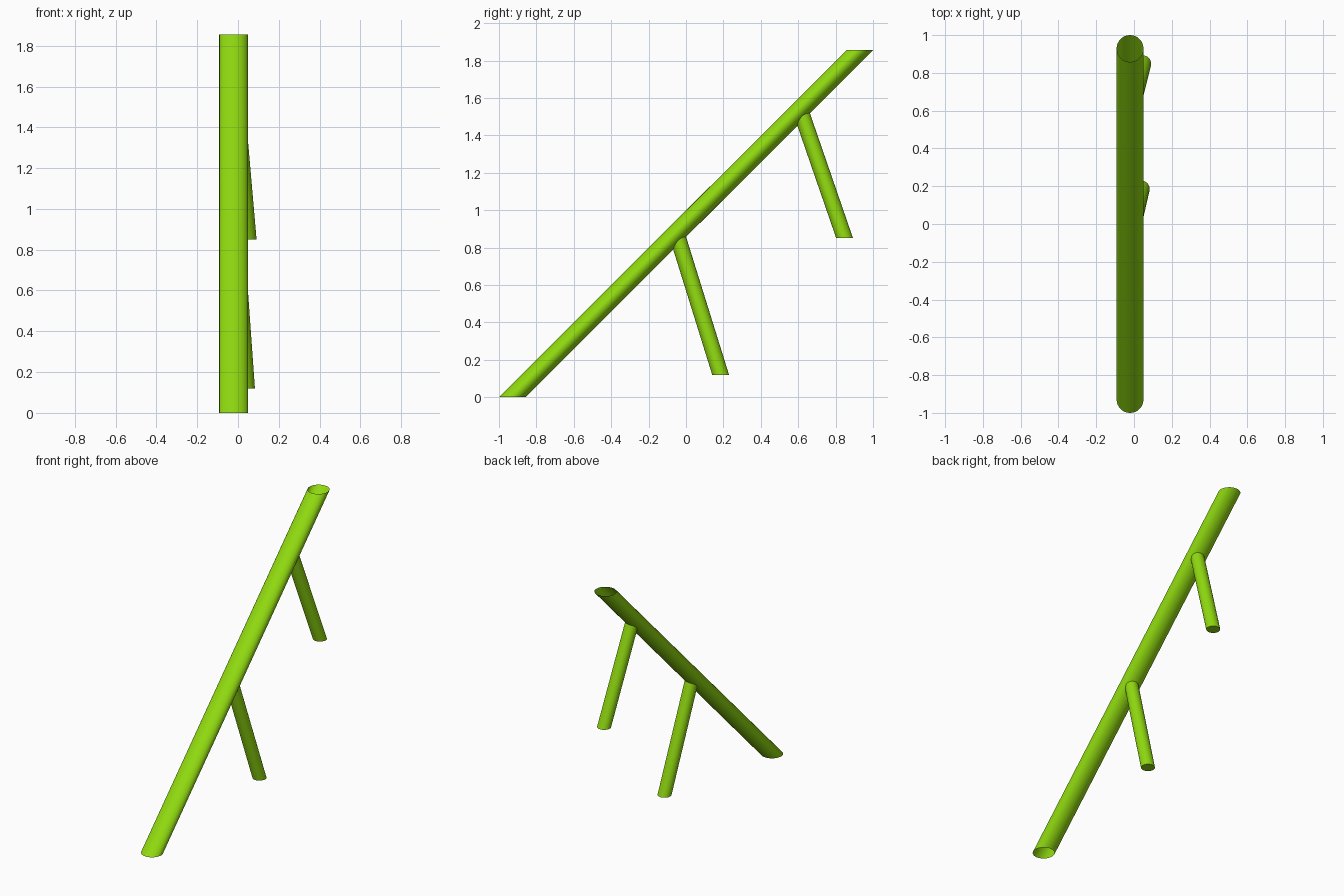
import bpy
import bmesh
from mathutils import Vector

if "Cube" in bpy.data.objects:
    bpy.data.objects.remove(bpy.data.objects["Cube"], do_unlink=True)

lime = bpy.data.materials.new("lime_green")
lime.use_nodes = True
lime.diffuse_color = (0.28, 0.70, 0.005, 1)
lime.node_tree.nodes["Principled BSDF"].inputs["Base Color"].default_value = lime.diffuse_color


def slanted_tube(name, bottom, top, radius, capped, sides=32):
    """Tube leaning from bottom to top, with both ends cut level."""
    bottom, top = Vector(bottom), Vector(top)
    bm = bmesh.new()
    bmesh.ops.create_cone(bm, cap_ends=capped, segments=sides,
                          radius1=radius, radius2=radius, depth=1)
    # Shear the upright tube so its end circles stay horizontal
    for v in bm.verts:
        centre = bottom.lerp(top, v.co.z + 0.5)
        v.co = centre + Vector((v.co.x, v.co.y, 0))
    mesh = bpy.data.meshes.new(name)
    bm.to_mesh(mesh)
    bm.free()
    mesh.materials.append(lime)
    obj = bpy.data.objects.new(name, mesh)
    bpy.context.collection.objects.link(obj)
    bpy.ops.object.select_all(action='DESELECT')
    obj.select_set(True)
    bpy.context.view_layer.objects.active = obj
    bpy.ops.object.shade_smooth_by_angle()
    return obj


# Long open main pipe
slanted_tube("main_pipe", (-0.021, -0.929, 0), (-0.021, 0.929, 1.855), 0.071, False)

# Two thinner support legs ending inside the main pipe
slanted_tube("lower_leg", (0.038, 0.185, 0.12), (-0.016, -0.05, 0.875), 0.045, True)
slanted_tube("upper_leg", (0.046, 0.848, 0.85), (-0.014, 0.61, 1.54), 0.045, True)
